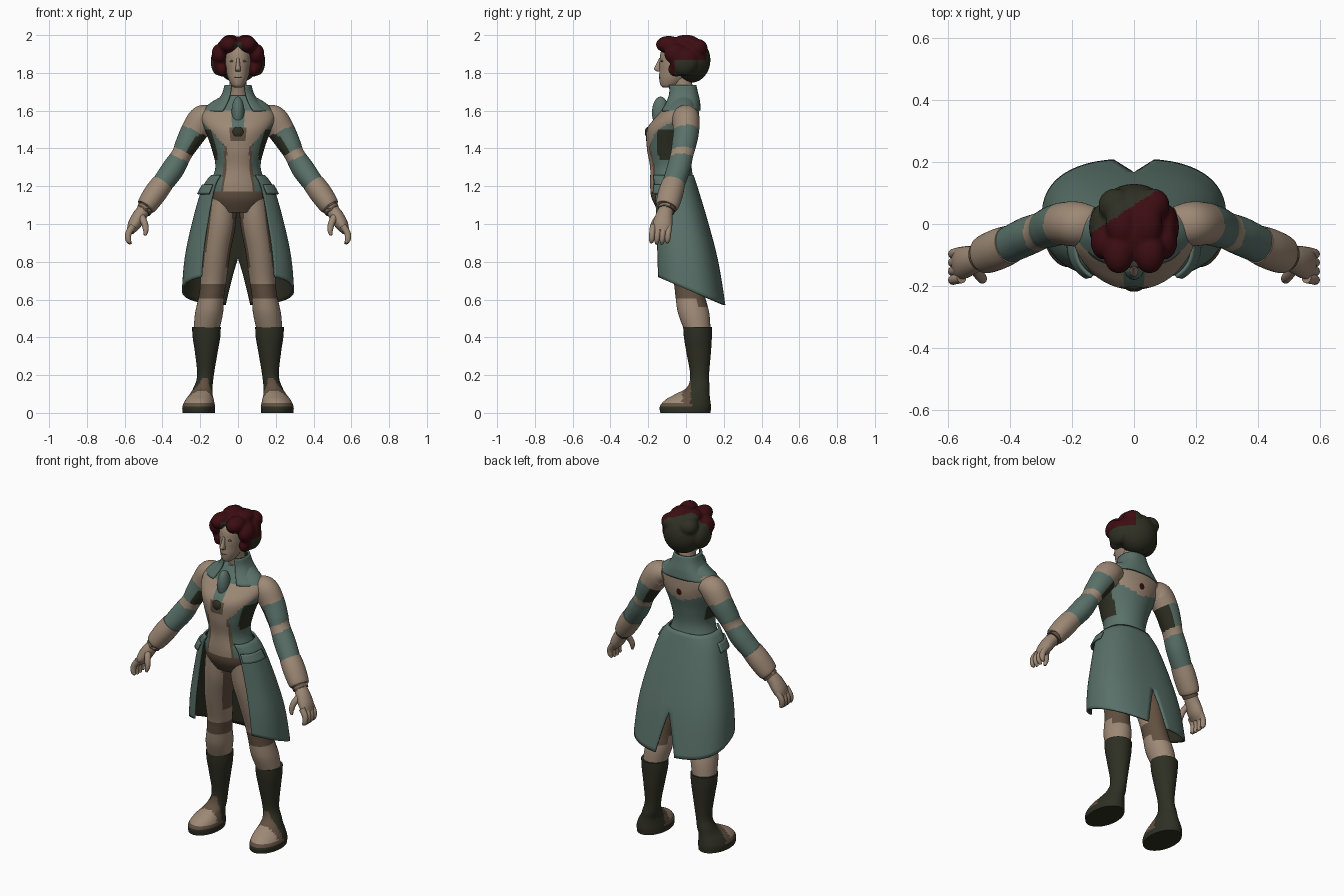
import bpy, bmesh
from math import sin, cos, pi, radians, copysign
from mathutils import Vector

if "Cube" in bpy.data.objects:
    bpy.data.objects.remove(bpy.data.objects["Cube"])

TAN, GREEN, OLIVE, BROWN, RED = range(5)
PALETTE = []
for label, col in [("tan cloth and skin", (.34, .25, .18)), ("grey green coat", (.10, .165, .14)),
                   ("dark olive", (.028, .029, .017)), ("brown", (.12, .08, .052)),
                   ("dark red", (.045, .004, .006))]:
    m = bpy.data.materials.new(label)
    m.use_nodes = True
    m.diffuse_color = (*col, 1)
    bsdf = m.node_tree.nodes["Principled BSDF"]
    bsdf.inputs["Base Color"].default_value = (*col, 1)
    bsdf.inputs["Roughness"].default_value = .8
    PALETTE.append(m)


def paint(ob, rule):
    """Rule is a colour index, or a function of face centre and normal."""
    ob.data.materials.clear()
    for m in PALETTE:
        ob.data.materials.append(m)
    for p in ob.data.polygons:
        p.material_index = rule(p.center, p.normal) if callable(rule) else rule
    ob.data.shade_smooth()
    ob.data.set_sharp_from_angle(angle=radians(55))


def finish(name, bm, rule, mirror=False):
    me = bpy.data.meshes.new(name)
    bm.to_mesh(me)
    bm.free()
    ob = bpy.data.objects.new(name, me)
    bpy.context.collection.objects.link(ob)
    paint(ob, rule)
    if mirror:
        ob.modifiers.new("Mirror", 'MIRROR')
    return ob


def smooth_path(st, steps):
    """Catmull-Rom interpolation of any tuples."""
    pts = [Vector(s) for s in st]
    out = []
    for i in range(len(pts) - 1):
        a, b, c, d = pts[max(i - 1, 0)], pts[i], pts[i + 1], pts[min(i + 2, len(pts) - 1)]
        for k in range(steps):
            t = k / steps
            out.append(.5 * (2 * b + (c - a) * t + (2 * a - 5 * b + 4 * c - d) * t * t
                             + (3 * b - a - 3 * c + d) * t ** 3))
    return out + [pts[-1]]


def loft(name, st, rule, n=32, steps=6, tube=False, mirror=False):
    """Stations are x, y, z, radius a, radius b; tube rings follow the path."""
    bm = bmesh.new()
    path = smooth_path(st, steps)
    rings = []
    for i, s in enumerate(path):
        a, b = Vector((1, 0, 0)), Vector((0, 1, 0))
        if tube:
            t = path[min(i + 1, len(path) - 1)] - path[max(i - 1, 0)]
            t = Vector(t[:3]).normalized()
            a = b.cross(t).normalized()
            b = t.cross(a)
        rings.append([bm.verts.new(Vector(s[:3]) + a * s[3] * cos(2 * pi * k / n)
                                   + b * s[4] * sin(2 * pi * k / n)) for k in range(n)])
    for r, q in zip(rings, rings[1:]):
        for k in range(n):
            bm.faces.new((r[k], q[k], q[(k + 1) % n], r[(k + 1) % n]))
    bm.faces.new(rings[0])
    bm.faces.new(rings[-1])
    bmesh.ops.recalc_face_normals(bm, faces=bm.faces)
    return finish(name, bm, rule, mirror)


def ellipsoid(name, loc, size, rule, mirror=False):
    bm = bmesh.new()
    bmesh.ops.create_uvsphere(bm, u_segments=24, v_segments=14, radius=1)
    for v in bm.verts:
        v.co = Vector(loc) + Vector(c * s for c, s in zip(v.co, size))
    return finish(name, bm, rule, mirror)


def spow(v, p):
    return copysign(abs(v) ** p, v)


def shell(name, st, a0, a1, rule, hem=None, slit=0, rows=30, cols=40, thick=.01):
    """Half of an open garment, mirrored; stations are z, y, radius x, radius y."""
    fine = smooth_path(st, 12)
    top, low = fine[0][0], fine[-1][0]
    bm = bmesh.new()
    grid = []
    for i in range(rows + 1):
        v = i / rows
        end = a1 - slit * max(0, (v - .65) / .35)
        row = []
        for j in range(cols + 1):
            a = a0 + (end - a0) * j / cols
            ca, sa = spow(cos(a), .8), spow(sin(a), .8)
            bottom = hem(fine[-1][1] + fine[-1][3] * sa) if hem else low
            z = top + (bottom - top) * v
            k = min(range(len(fine)), key=lambda q: abs(fine[q][0] - z))
            k = min(k, len(fine) - 2) if fine[k][0] >= z else k - 1
            f, g = fine[max(k, 0)], fine[max(k, 0) + 1]
            s = f.lerp(g, min(max((f[0] - z) / (f[0] - g[0]), 0), 1))
            row.append(bm.verts.new((s[2] * ca, s[1] + s[3] * sa, z)))
        grid.append(row)
    for r, q in zip(grid, grid[1:]):
        for j in range(cols):
            bm.faces.new((r[j], q[j], q[j + 1], r[j + 1]))
    ob = finish(name, bm, rule, True)
    sol = ob.modifiers.new("Thickness", 'SOLIDIFY')
    sol.thickness, sol.offset = thick, -1
    sol.material_offset = OLIVE - GREEN
    return ob


# Torso: vest, lapels, back yoke and coat sides
def torso_rule(c, n):
    x = abs(c.x)
    if c.z < 1.17:
        return BROWN
    if n.y < 0 and c.y < -.05:
        edge = .06 + max(0, c.z - 1.41) * 1.0 + .015 * max(0, 1.3 - c.z) / .1
        if c.z < 1.6 and x < edge:
            if x < .035 and 1.51 < c.z:
                return GREEN
            if x < .045 and 1.44 < c.z < 1.51:
                return BROWN
            return TAN
        if c.z < 1.42 and x < edge + .014:
            return BROWN
    elif n.y > .1 and 1.46 + x * .35 < c.z < 1.6 + x * .2:
        return TAN
    if x > .11 and 1.34 < c.z < 1.5 and -.15 < c.y < -.02:
        return OLIVE
    return GREEN


loft("torso", [(0, -.05, 1.06, .12, .09), (0, -.06, 1.13, .155, .12), (0, -.07, 1.2, .152, .12),
               (0, -.08, 1.3, .12, .11), (0, -.082, 1.4, .14, .125), (0, -.07, 1.5, .175, .137),
               (0, -.043, 1.57, .195, .113), (0, -.02, 1.63, .16, .085), (0, -.012, 1.68, .08, .06)],
     torso_rule, n=72, steps=8)
ellipsoid("cravat", (0, -.135, 1.59), (.034, .045, .085), GREEN)
ellipsoid("chest_brooch", (0, -.2, 1.485), (.032, .018, .03), OLIVE)
ellipsoid("back_badge", (0, .063, 1.525), (.026, .008, .03), RED)

# Long coat skirt, hip flaps and standing collar
skirt = [(1.26, -.077, .142, .117), (1.19, -.062, .19, .125), (1.0, -.03, .245, .15),
         (.8, -.004, .285, .175), (.56, .02, .302, .192)]
shell("coat_skirt", skirt, -.93, pi / 2, GREEN, hem=lambda y: .66 - .42 * y, slit=.15)
shell("hip_flap", [(1.21, -.065, .19, .135), (1.16, -.06, .217, .147)], -.85, .1, GREEN, rows=4, cols=14)
shell("collar", [(1.735, -.02, .072, .075), (1.69, -.015, .085, .08), (1.65, -.018, .112, .092),
                 (1.6, -.03, .165, .108)], -1.15, pi / 2, GREEN, rows=12, cols=30)


# Trousers
def trouser_rule(c, n):
    if .6 < c.z < .69 or (n.y > .3 and c.z > .56) or (abs(n.x) > .8 and c.z > .78):
        return BROWN
    return TAN


loft("trouser_leg", [(.08, -.05, 1.15, .075, .1), (.092, -.045, 1.0, .08, .095),
                     (.115, -.02, .85, .075, .088), (.13, .01, .7, .069, .077),
                     (.14, .022, .62, .067, .078), (.153, .04, .53, .074, .083),
                     (.167, .06, .44, .068, .07)], trouser_rule, n=48, mirror=True)


# Tall boots with pale toes
def boot_rule(c, n):
    if c.z < .035 or c.y > .025 or c.z > .19:
        return OLIVE
    return TAN if c.y < -.02 and .05 < c.z < .125 else BROWN


loft("boot", [(.167, .062, .455, .076, .077), (.167, .063, .4, .073, .074), (.168, .067, .32, .06, .065),
              (.172, .072, .2, .044, .05), (.185, .065, .135, .05, .06), (.195, .035, .1, .06, .09),
              (.203, .01, .07, .075, .118), (.208, -.003, .035, .086, .135), (.208, -.003, 0, .086, .133)],
     boot_rule, n=48, mirror=True)


# Sleeves with pale shoulders and elbow bands
def sleeve_rule(c, n):
    along = c.z - .5 * (c.x - .3)
    if along > 1.53 or 1.345 < along < 1.39:
        return TAN
    if along > 1.39 and n.x < -.35:
        return OLIVE
    return GREEN


loft("sleeve", [(.13, -.005, 1.575, .05, .06), (.185, 0, 1.555, .075, .072), (.235, 0, 1.485, .07, .068),
                (.275, -.012, 1.415, .06, .064), (.3, -.022, 1.365, .053, .06),
                (.345, -.04, 1.29, .06, .062), (.41, -.07, 1.2, .054, .058), (.46, -.088, 1.13, .045, .048)],
     sleeve_rule, n=40, steps=10, tube=True, mirror=True)
loft("cuff", [(.4, -.066, 1.215, .058, .062), (.44, -.082, 1.16, .06, .066), (.485, -.1, 1.095, .052, .06),
              (.489, -.102, 1.09, .035, .04)], TAN, tube=True, mirror=True)
loft("wristband", [(.48, -.098, 1.095, .042, .046), (.5, -.105, 1.07, .042, .046)], BROWN, steps=2,
     tube=True, mirror=True)

# Hands
loft("palm", [(.485, -.1, 1.09, .032, .035), (.52, -.115, 1.045, .037, .045), (.55, -.125, .995, .034, .052),
              (.57, -.135, .96, .02, .045)], TAN, n=20, tube=True, mirror=True)
for i in range(4):
    y = -.09 - .028 * i
    loft(f"finger_{i + 1}", [(.555, y, .99, .018, .017), (.58, y - .005, .95, .017, .016),
                             (.58, y - .008, .915, .015, .014), (.568, y - .01, .89 + .008 * abs(i - 1.5), .007, .007)],
         TAN, n=12, steps=4, tube=True, mirror=True)
loft("thumb", [(.52, -.13, 1.05, .022, .02), (.497, -.165, 1.01, .018, .017), (.488, -.178, .97, .015, .014),
               (.492, -.183, .94, .007, .007)], TAN, n=12, steps=4, tube=True, mirror=True)

# Neck, head and face
loft("neck", [(0, .0, 1.6, .06, .055), (0, -.01, 1.7, .047, .05), (0, -.03, 1.79, .045, .055)], TAN)
loft("head", [(0, -.095, 1.722, .018, .025), (0, -.085, 1.735, .034, .05), (0, -.066, 1.77, .052, .076),
              (0, -.052, 1.81, .062, .089), (0, -.047, 1.86, .069, .093), (0, -.04, 1.92, .069, .09),
              (0, -.03, 1.965, .045, .06)], TAN)
loft("nose", [(0, -.132, 1.88, .007, .01), (0, -.142, 1.85, .01, .014), (0, -.15, 1.82, .014, .02),
              (0, -.14, 1.807, .012, .012)], TAN, n=14)
ellipsoid("eye", (.03, -.127, 1.862), (.014, .006, .006), BROWN, True)
ellipsoid("mouth", (0, -.139, 1.775), (.02, .004, .004), BROWN)

# Wavy hair, fused from rounded lumps
lumps = [((0, .028, 1.868), (.118, .102, .12)), ((0, -.02, 1.93), (.1, .09, .062))]
for s in (-1, 1):
    lumps += [((s * .1, -.01, 1.86), (.045, .075, .075)), ((s * .098, -.055, 1.9), (.042, .06, .055)),
              ((s * .05, -.092, 1.95), (.05, .068, .046)), ((s * .085, -.05, 1.82), (.03, .045, .04)),
              ((s * .04, .0, 1.965), (.05, .07, .037)), ((s * .06, .06, 1.93), (.055, .055, .05))]
parts = [ellipsoid("hair_lump", loc, size, RED) for loc, size in lumps]
bpy.ops.object.select_all(action='DESELECT')
for p in parts:
    p.select_set(True)
bpy.context.view_layer.objects.active = parts[0]
bpy.ops.object.join()
hair = bpy.context.object
hair.name = "hair"
fuse = hair.modifiers.new("Fuse", 'REMESH')
fuse.mode, fuse.voxel_size = 'VOXEL', .008
soften = hair.modifiers.new("Soften", 'SMOOTH')
soften.factor, soften.iterations = .5, 3
bpy.ops.object.convert(target='MESH')


def hair_rule(c, n):
    if abs(c.x) < .018 and c.y < -.08 and c.z < 1.96:
        return OLIVE
    if c.y < -.06:
        return RED
    return RED if c.z > 1.87 and c.y < .06 + .65 * c.x else OLIVE


paint(bpy.context.object, hair_rule)
